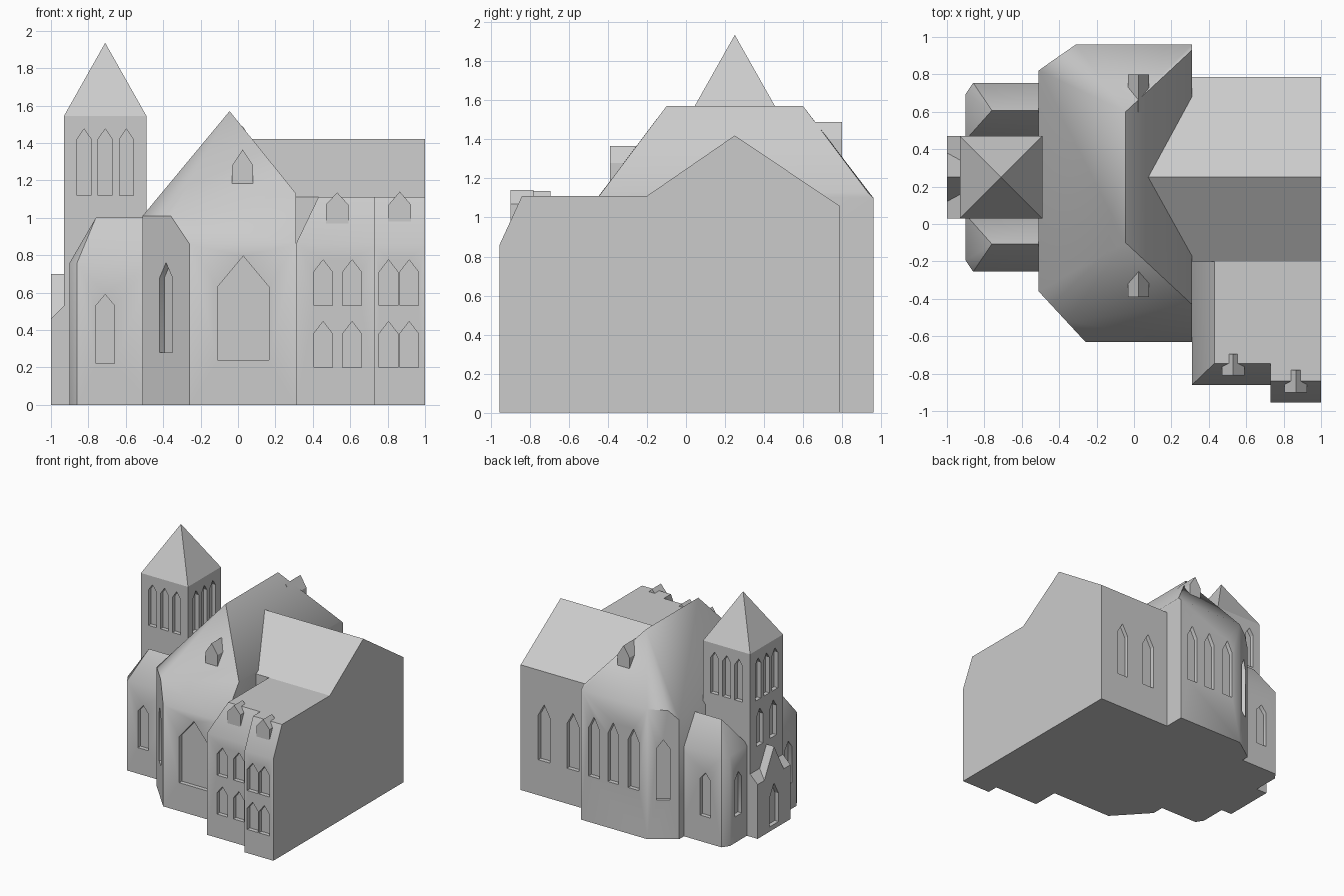
import bpy, bmesh, math
from mathutils import Vector

if "Cube" in bpy.data.objects:
    bpy.data.objects.remove(bpy.data.objects["Cube"])

stone = bpy.data.materials.new("grey stone")
stone.diffuse_color = (0.6, 0.6, 0.6, 1)
stone.use_nodes = True
stone.node_tree.nodes["Principled BSDF"].inputs["Base Color"].default_value = stone.diffuse_color


def make_object(name, bm):
    bmesh.ops.recalc_face_normals(bm, faces=bm.faces[:])
    me = bpy.data.meshes.new(name)
    bm.to_mesh(me)
    bm.free()
    me.materials.append(stone)
    ob = bpy.data.objects.new(name, me)
    bpy.context.collection.objects.link(ob)
    return ob


def solid(name, points):
    """Convex block through the given corner points."""
    bm = bmesh.new()
    for p in points:
        bm.verts.new(p)
    bmesh.ops.convex_hull(bm, input=bm.verts[:])
    loose = [v for v in bm.verts if not v.link_faces]
    bmesh.ops.delete(bm, geom=loose, context='VERTS')
    bmesh.ops.dissolve_limit(bm, angle_limit=math.radians(1),
                             verts=bm.verts[:], edges=bm.edges[:])
    return make_object(name, bm)


def ground(points):
    return [(x, y, 0) for x, y in points]


def along_x(profile, x0, x1):
    return [(x, y, z) for x in (x0, x1) for y, z in profile]


def gable(name, cx, half, y0, y1, base, eave, peak):
    """Small gabled dormer running along y."""
    prof = [(cx - half, base), (cx + half, base), (cx + half, eave),
            (cx, peak), (cx - half, eave)]
    return solid(name, [(x, y, z) for y in (y0, y1) for x, z in prof])


def cut_windows(ob, windows, depth=0.035):
    """Recess pointed windows: (x, y, outward normal, width, sill, spring, peak)."""
    bm = bmesh.new()
    for x, y, normal, w, z0, zs, zp in windows:
        n = Vector((normal[0], normal[1], 0)).normalized()
        side = Vector((-n.y, n.x, 0))
        outline = [(-w / 2, z0), (w / 2, z0), (w / 2, zs), (0, zp), (-w / 2, zs)]
        rings = []
        for d in (0.02, -depth):
            rings.append([bm.verts.new(Vector((x, y, z)) + side * s + n * d)
                          for s, z in outline])
        a, b = rings
        bm.faces.new(a)
        bm.faces.new(b[::-1])
        for i in range(5):
            j = (i + 1) % 5
            bm.faces.new((a[i], b[i], b[j], a[j]))
    cutter = make_object("window_cutter", bm)
    cutter.hide_render = True
    mod = ob.modifiers.new("windows", 'BOOLEAN')
    mod.operation = 'DIFFERENCE'
    mod.solver = 'EXACT'
    mod.object = cutter
    bpy.context.view_layer.objects.active = ob
    bpy.ops.object.modifier_apply(modifier=mod.name)
    bpy.data.objects.remove(cutter, do_unlink=True)


def smooth(ob, degrees):
    bpy.ops.object.select_all(action='DESELECT')
    ob.select_set(True)
    bpy.context.view_layer.objects.active = ob
    bpy.ops.object.shade_smooth_by_angle(angle=math.radians(degrees))


FRONT, BACK, LEFT, RIGHT = (0, -1), (0, 1), (-1, 0), (1, 0)

# Nave with hipped roof and clipped left corners
nave = solid("nave", ground([(-.51, -.36), (-.26, -.63), (.31, -.63),
                             (.31, .96), (-.31, .96), (-.51, .82)]) + [
    (-.51, -.36, 1.01), (-.36, -.522, 1.01), (-.26, -.63, .86),
    (.31, -.63, .86), (.31, -.43, 1.13), (.31, .93, 1.13), (.31, .96, 1.1),
    (-.31, .96, 1.1), (-.44, .87, 1.09), (-.51, .82, 1.01),
    (-.045, -.1, 1.57), (-.045, .6, 1.57)])
cut_windows(nave, [(.028, -.63, FRONT, .275, .24, .63, .795),
                   (-.385, -.495, (-.27, -.25), .1, .28, .68, .76),
                   (-.41, .89, (-.14, .2), .1, .33, .77, .84)]
            + [(x, .96, BACK, .1, .39, .8, .9) for x in (.19, .01, -.18)])
smooth(nave, 42)

# Nave dormers
gable("nave_dormer_front", .025, .056, -.39, -.2, 1.1, 1.28, 1.365)
gable("nave_dormer_back", .025, .056, .8, .6, 1.2, 1.4, 1.49)

# Rear wing with gabled roof
wing = solid("wing", along_x([(-.2, 0), (-.2, 1.11), (.25, 1.42),
                              (.785, 1.06), (.785, 0)], 0, 1))
cut_windows(wing, [(x, .785, BACK, .11, .3, .68, .78) for x in (.78, .51)])

# Front annex in two stepped blocks
annex = solid("annex", ground([(.31, -.86), (.75, -.86), (.75, -.2), (.31, -.2)]) + [
    (.31, -.86, .86), (.75, -.86, .86), (.31, -.2, .86),
    (.43, -.745, 1.11), (.75, -.745, 1.11), (.43, -.2, 1.11), (.75, -.2, 1.11)])
annex_end = solid("annex_end", along_x([(-.955, 0), (-.955, .86), (-.84, 1.11),
                                        (-.2, 1.11), (-.2, 0)], .73, 1))
for block, y, centres in ((annex, -.86, (.455, .61)), (annex_end, -.955, (.805, .915))):
    cut_windows(block, [(x, y, FRONT, .1, z, z + .18, z + .245)
                        for x in centres for z in (.2, .53)])
    smooth(block, 30)
gable("annex_dormer", .53, .06, -.81, -.695, .9, 1.07, 1.135)
gable("annex_end_dormer", .865, .06, -.9, -.78, .9, 1.07, 1.14)

# Tower with pyramid roof
tower = solid("tower", [(x, y, z) for x in (-.93, -.49) for y in (.03, .47)
                        for z in (0, 1.545)] + [(-.71, .25, 1.935)])
openings = []
for off in (-.113, 0, .113):
    for nx, ny in (FRONT, BACK, LEFT, RIGHT):
        openings.append((-.71 + .22 * nx + off * abs(ny), .25 + .22 * ny + off * abs(nx),
                         (nx, ny), .075, 1.12, 1.42, 1.475))
openings += [(-.93, y, LEFT, .085, .73, .98, 1.04) for y in (.34, .16)]
cut_windows(tower, openings)

# Aisles on both sides of the tower, mirrored about y = 0.25
for name, s in (("aisle_front", -1), ("aisle_back", 1)):
    def Y(d):
        return .25 + s * d
    plan = [(-.45, Y(.505)), (-.86, Y(.505)), (-.9, Y(.445)), (-.9, Y(.2)), (-.45, Y(.2))]
    aisle = solid(name, ground(plan) + [(x, y, .76) for x, y in plan]
                  + [(-.76, Y(.357), 1.0), (-.45, Y(.357), 1.0)])
    cut_windows(aisle, [(-.71, Y(.505), (0, s), .1, .22, .53, .59),
                        (-.9, Y(.335), LEFT, .09, .22, .53, .59)])
    smooth(aisle, 42)

# Porch: gabled doorway between two lean-to shoulders
porch = solid("porch", along_x([(.12, 0), (.12, .46), (.25, .7), (.38, .46), (.38, 0)],
                               -1, -.92))
cut_windows(porch, [(-1, .25, LEFT, .12, .04, .28, .39)])
for name, s in (("porch_shoulder_front", -1), ("porch_shoulder_back", 1)):
    outer, inner, valley = .25 + s * .22, .25 + s * .13, .25 + s * .092
    solid(name, ground([(-1, outer), (-1, inner), (-.93, outer), (-.93, inner)]) + [
        (-1, outer, .46), (-1, inner, .46), (-.93, outer, .53), (-.93, valley, .53)])
